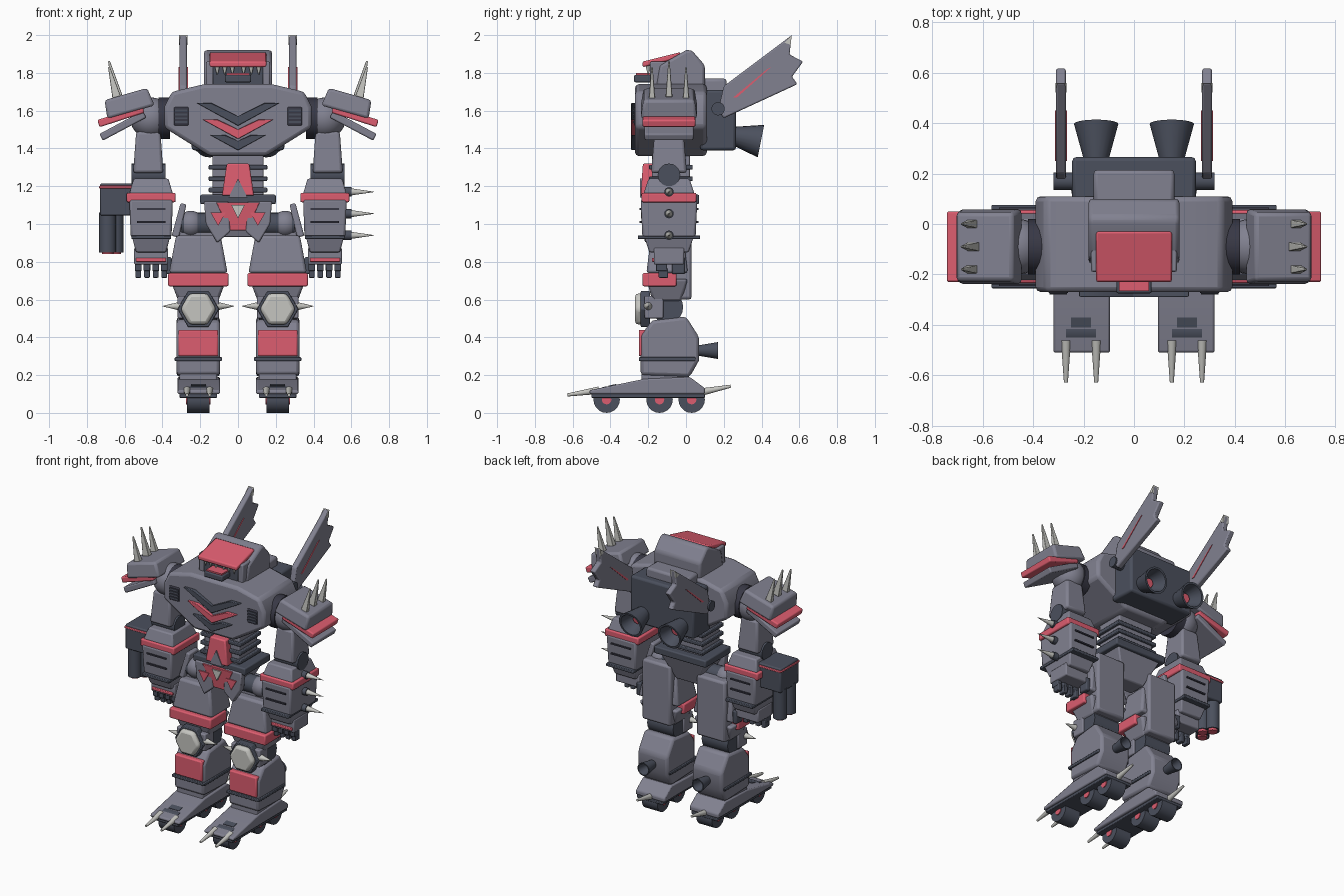
import bpy, bmesh, math
from mathutils import Vector, Matrix

cube = bpy.data.objects.get("Cube")
if cube:
    bpy.data.objects.remove(cube)


def material(name, red, green, blue):
    mat = bpy.data.materials.new(name)
    mat.use_nodes = True
    mat.diffuse_color = (red, green, blue, 1)
    mat.node_tree.nodes["Principled BSDF"].inputs["Base Color"].default_value = mat.diffuse_color
    return mat


GREY = material("armour_grey", .22, .22, .28)
DARK = material("frame_dark", .07, .08, .11)
BLACK = material("joint_charcoal", .04, .04, .06)
RED = material("armour_red", .72, .11, .16)
PALE = material("claw_pale", .56, .56, .53)

# Shared centre lines of the limbs, and directions
ARM, LEG, MID = .46, .21, -.09
SIDE, BACK, UP = Vector((1, 0, 0)), Vector((0, 1, 0)), Vector((0, 0, 1))


def finish(name, bm, mat, bevel, pair):
    bmesh.ops.recalc_face_normals(bm, faces=bm.faces)
    mesh = bpy.data.meshes.new(name)
    bm.to_mesh(mesh)
    bm.free()
    mesh.materials.append(mat)
    mesh.polygons.foreach_set("use_smooth", [True] * len(mesh.polygons))
    mesh.set_sharp_from_angle(angle=math.radians(32))
    part = bpy.data.objects.new(name, mesh)
    bpy.context.collection.objects.link(part)
    if bevel:
        mod = part.modifiers.new("soft_edges", 'BEVEL')
        mod.width, mod.segments, mod.limit_method = bevel, 2, 'ANGLE'
    if pair:
        part.modifiers.new("other_side", 'MIRROR')


def block(name, at, size, mat, top=1, bottom=1, tilt=0, bevel=.008, pair=False):
    """Box with scaled ends; tilt lowers its outer side, in degrees."""
    bm = bmesh.new()
    bmesh.ops.create_cube(bm, size=1)
    for v in bm.verts:
        v.co.xy *= top if v.co.z > 0 else bottom
    place = (Matrix.Translation(at) @ Matrix.Rotation(math.radians(tilt), 4, 'Y')
             @ Matrix.Diagonal((*size, 1)))
    bm.transform(place)
    finish(name, bm, mat, bevel, pair)


def prism(name, outline, axis, start, end, mat, bevel=.008, pair=False):
    """Outline in xz extruded along BACK, or in yz extruded along SIDE."""
    bm = bmesh.new()
    across = SIDE if axis is BACK else BACK
    near, far = ([bm.verts.new(across * u + UP * v + axis * depth) for u, v in outline]
                 for depth in (start, end))
    bm.faces.new(near)
    bm.faces.new(far)
    for i in range(len(near)):
        bm.faces.new((near[i - 1], near[i], far[i], far[i - 1]))
    finish(name, bm, mat, bevel, pair)


def rod(name, at, along, length, radius, mat, tip=None, hollow=False, pair=False):
    """Cylinder or cone that starts at a point; hollow sinks its far end."""
    along = Vector(along).normalized()
    tip = radius if tip is None else tip
    turn = along.to_track_quat('Z', 'Y').to_matrix().to_4x4()
    bm = bmesh.new()
    bmesh.ops.create_cone(bm, cap_ends=True, segments=20, radius1=radius, radius2=tip, depth=length,
                          matrix=Matrix.Translation(Vector(at) + along * length / 2) @ turn)
    if hollow:
        cap = max(bm.faces, key=lambda face: face.calc_center_median().dot(along))
        bmesh.ops.inset_region(bm, faces=[cap], thickness=tip * .15)
        bmesh.ops.inset_region(bm, faces=[cap], thickness=tip * .35, depth=-length * .6)
    finish(name, bm, mat, 0, pair)


def ball(name, at, radius, mat):
    bm = bmesh.new()
    bmesh.ops.create_uvsphere(bm, u_segments=24, v_segments=14, radius=radius,
                              matrix=Matrix.Translation(at))
    finish(name, bm, mat, 0, True)


def both(half):
    return half + [(-x, z) for x, z in reversed(half)]


def triangle(name, x, z, width, height, front, mat, pair=False):
    """Plate pointing down, or up when the height is negative."""
    outline = [(x - width / 2, z), (x + width / 2, z), (x, z - height)]
    prism(name, outline, BACK, front, front + .05, mat, bevel=0, pair=pair)


def hexagon(name, x, z, radius, front, mat, bevel):
    corners = [i * math.pi / 3 for i in range(6)]
    outline = [(x + radius * math.cos(a), z + radius * math.sin(a)) for a in corners]
    prism(name, outline, BACK, front, front + .05, mat, bevel=bevel, pair=True)


# Chest, grilles and chevrons
prism("chest", both([(.15, 1.36), (.39, 1.51), (.39, 1.62), (.35, 1.7), (.18, 1.74)]),
      BACK, -.27, .11, GREY, bevel=.02)
block("chest_grille", at=(.3, -.25, 1.57), size=(.08, .05, .1), mat=BLACK, pair=True)
for i in range(4):
    block("grille_slat", at=(.3, -.26, 1.54 + i * .02), size=(.07, .04, .01), mat=DARK, bevel=0, pair=True)
for name, half, tip, mat in (("upper_chevron", .22, 1.52, DARK), ("middle_chevron", .19, 1.45, RED),
                             ("lower_chevron", .15, 1.39, DARK)):
    thick, rise = .05, half * .55
    prism(name, both([(0, tip), (half, tip + rise), (half - .08, tip + rise), (0, tip + thick)])[1:-1]
          + [(0, tip)], BACK, -.29, -.24, mat, bevel=.004)

# Head
prism("hood", [(-.16, 1.72), (-.14, 1.84), (0, 1.92), (.03, 1.92), (.1, 1.84), (.1, 1.72)],
      SIDE, -.18, .18, GREY, bevel=.015)
prism("visor", [(-.23, 1.83), (-.23, 1.86), (-.03, 1.91), (-.03, 1.88)], SIDE, -.15, .15, RED)
block("face", at=(0, -.14, 1.79), size=(.27, .1, .12), mat=DARK)
block("cheek_guard", at=(.15, -.14, 1.79), size=(.04, .1, .14), mat=GREY, pair=True)
block("mouth", at=(0, -.21, 1.77), size=(.14, .13, .04), mat=DARK)
block("lip", at=(0, -.2, 1.795), size=(.12, .13, .01), mat=RED, bevel=0)
block("chin", at=(0, -.2, 1.71), size=(.11, .1, .06), mat=GREY)
for i in range(3):
    rod("tooth", at=(.03 + i * .04, -.2, 1.84), along=-UP, length=.05, radius=.015, tip=.002, mat=PALE, pair=True)

# Backpack, nozzles and ragged fins
block("backpack", at=(0, .17, 1.55), size=(.49, .19, .32), mat=DARK, bevel=.015)
block("backpack_hatch", at=(0, .15, 1.7), size=(.32, .13, .14), mat=GREY, bevel=.015)
rod("nozzle", at=(.15, .24, 1.47), along=(0, 1, -.2), length=.16, radius=.045, tip=.088, mat=DARK,
    hollow=True, pair=True)
rod("nozzle_core", at=(.15, .27, 1.46), along=(0, 1, -.2), length=.06, radius=.03, mat=RED, pair=True)
root = Vector((.17, 1.6))
tips = [Vector(tip) for tip in ((.56, 2), (.62, 1.86), (.59, 1.74))]
fin = [root, Vector((.2, 1.73))]
for tip, following in zip(tips, tips[1:]):
    fin += [tip, root.lerp((tip + following) / 2, .9)]
prism("back_fin", fin + [tips[-1], Vector((.2, 1.56))], SIDE, .27, .31, GREY, pair=True)
prism("fin_tip", [tips[0], tips[0].lerp(root, .1), tips[0].lerp(fin[3], .5)], SIDE, .268, .312, PALE,
      bevel=0, pair=True)
prism("fin_stripe", [(.25, 1.67), (.27, 1.67), (.45, 1.83), (.43, 1.82)], SIDE, .266, .314, RED,
      bevel=0, pair=True)
rod("fin_hinge", at=(.22, .17, 1.61), along=SIDE, length=.1, radius=.035, mat=DARK, pair=True)

# Shoulders with three fanned plates
rod("shoulder_socket", at=(.36, MID, 1.56), along=SIDE, length=.06, radius=.11, mat=BLACK, pair=True)
ball("shoulder_ball", at=(ARM, MID, 1.56), radius=.11, mat=GREY)
block("shoulder_pad", at=(.58, MID, 1.64), size=(.26, .3, .1), mat=GREY, top=.9, tilt=16, bevel=.015, pair=True)
block("shoulder_red_plate", at=(.62, MID, 1.57), size=(.25, .28, .04), mat=RED, tilt=18, pair=True)
block("shoulder_lower_plate", at=(.61, MID, 1.52), size=(.26, .26, .04), mat=GREY, tilt=28, pair=True)
for i in (-1, 0, 1):
    block("shoulder_spike", at=(.66, MID + i * .09, 1.77 - abs(i) * .03), size=(.05, .035, .19), mat=PALE,
          top=.2, tilt=14, pair=True)

# Arms
block("upper_arm", at=(.475, MID, 1.38), size=(.16, .19, .22), mat=GREY, top=.8, bevel=.015, pair=True)
rod("elbow", at=(.385, MID, 1.26), along=SIDE, length=.18, radius=.06, mat=DARK, pair=True)
block("forearm_top", at=(ARM, MID, 1.2), size=(.23, .27, .08), mat=GREY, top=.8, pair=True)
block("forearm", at=(ARM, MID, 1.03), size=(.23, .3, .2), mat=GREY, bottom=.94, bevel=.012, pair=True)
block("forearm_band", at=(ARM, MID, 1.14), size=(.26, .29, .05), mat=RED, pair=True)
block("wrist_plate", at=(ARM, MID, .93), size=(.21, .33, .02), mat=DARK, bevel=.004, pair=True)
block("cuff", at=(ARM, MID, .89), size=(.2, .26, .08), mat=GREY, bottom=.8, pair=True)
for z in (1.01, 1.08):
    block("forearm_slit", at=(ARM, MID, z), size=(.15, .31, .01), mat=BLACK, bevel=0, pair=True)
block("hand", at=(ARM, MID, .83), size=(.18, .16, .09), mat=GREY, pair=True)
block("knuckle_strip", at=(ARM, -.16, .81), size=(.16, .04, .02), mat=RED, bevel=.004, pair=True)
for i in range(4):
    x = .39 + i * .046
    block("finger", at=(x, -.13, .78), size=(.035, .06, .06), mat=DARK, bevel=.005, pair=True)
    block("fingertip", at=(x, -.12, .74), size=(.03, .05, .05), mat=DARK, bevel=.005, pair=True)
block("thumb", at=(.37, -.04, .78), size=(.035, .07, .09), mat=DARK, pair=True)
for i in range(3):
    z = .94 + i * .115
    rod("arm_spike_base", at=(.55, MID, z), along=SIDE, length=.05, radius=.025, mat=DARK)
    rod("arm_spike", at=(.59, MID, z), along=SIDE, length=.13, radius=.02, tip=.001, mat=PALE)

# Arm cannon on one side only
block("cannon_box", at=(-.635, -.1, 1.13), size=(.19, .2, .17), mat=DARK)
block("cannon_trim", at=(-.635, -.1, 1.195), size=(.2, .21, .015), mat=RED, bevel=.004)
for x, y in ((-.65, -.1), (-.69, -.15), (-.69, -.05)):
    rod("cannon_barrel", at=(x, y, 1.06), along=-UP, length=.21, radius=.045, mat=DARK, hollow=True)
    rod("muzzle_core", at=(x, y, .9), along=-UP, length=.06, radius=.03, mat=RED)

# Waist and pelvis
block("waist", at=(0, -.08, 1.24), size=(.27, .2, .28), mat=GREY)
for i in range(3):
    block("waist_rib", at=(0, -.08, 1.18 + i * .06), size=(.31, .23, .025), mat=DARK, bevel=.005)
block("abdomen_plate", at=(0, -.2, 1.235), size=(.17, .08, .17), mat=RED, top=.7)
triangle("abdomen_wedge", x=0, z=1.14, width=.1, height=-.1, front=-.243, mat=GREY)
block("belt", at=(0, -.07, 1.13), size=(.4, .28, .05), mat=DARK)
block("pelvis", at=(0, -.07, 1.02), size=(.34, .24, .18), mat=GREY, bottom=.5)
prism("pelvis_flap", [(.05, 1.12), (.18, 1.12), (.17, 1), (.11, .9), (.04, .96)], BACK, -.22, -.17,
      GREY, pair=True)
block("groin_plate", at=(0, -.2, 1.04), size=(.23, .06, .15), mat=RED, bottom=.4, bevel=.004)
triangle("groin_point", x=0, z=1.1, width=.07, height=.07, front=-.237, mat=PALE)
triangle("flap_triangle", x=.105, z=1.06, width=.08, height=.07, front=-.228, mat=RED, pair=True)
rod("hip_axle", at=(.1, MID, 1), along=SIDE, length=.2, radius=.06, mat=DARK, pair=True)
ball("hip_ball", at=(.25, MID, 1), radius=.07, mat=GREY)
block("hip_guard", at=(.31, MID, 1.02), size=(.04, .13, .18), mat=GREY, top=.8, tilt=-14, pair=True)

# Thighs and knees
block("thigh_back", at=(LEG, -.05, .81), size=(.22, .16, .42), mat=GREY, bevel=.015, pair=True)
block("thigh_top", at=(LEG, -.1, .84), size=(.31, .22, .2), mat=GREY, top=.76, bevel=.015, pair=True)
block("thigh_base", at=(LEG, -.1, .65), size=(.3, .22, .12), mat=GREY, bottom=.7, bevel=.015, pair=True)
block("thigh_band", at=(LEG, -.14, .705), size=(.32, .18, .07), mat=RED, pair=True)
rod("knee_joint", at=(.11, -.1, .56), along=SIDE, length=.2, radius=.085, mat=DARK, pair=True)
block("knee_block", at=(LEG, -.17, .56), size=(.22, .1, .12), mat=GREY, pair=True)
hexagon("knee_frame", LEG, .55, radius=.11, front=-.24, mat=DARK, bevel=.005)
hexagon("knee_cap", LEG, .55, radius=.095, front=-.27, mat=PALE, bevel=.018)
for out in (-1, 1):
    rod("knee_spike", at=(LEG + out * .09, -.2, .565), along=SIDE * out, length=.1, radius=.025, tip=.001,
        mat=PALE, pair=True)

# Shins
prism("shin", [(-.24, .2), (-.24, .41), (-.18, .49), (0, .51), (.07, .4), (.07, .28), (.02, .19)],
      SIDE, .095, .325, GREY, bevel=.018, pair=True)
block("shin_panel", at=(LEG, -.225, .37), size=(.21, .05, .14), mat=RED, pair=True)
block("shin_band", at=(LEG, -.1, .285), size=(.25, .3, .02), mat=DARK, bevel=.004, pair=True)
block("ankle", at=(LEG, -.11, .2), size=(.2, .25, .1), mat=GREY, pair=True)
rod("calf_nozzle", at=(LEG, .05, .33), along=BACK, length=.12, radius=.025, tip=.045, mat=DARK,
    hollow=True, pair=True)

# Feet with wheels and claws
prism("foot", [(-.51, .1), (-.51, .12), (-.22, .18), (.02, .19), (.1, .13), (.1, .1)], SIDE, .095, .32,
      GREY, pair=True)
block("foot_sole", at=(LEG, -.2, .09), size=(.2, .6, .02), mat=DARK, bevel=.004, pair=True)
prism("foot_vent", [(-.41, .13), (-.41, .144), (-.37, .153), (-.37, .13)], SIDE, .17, .25, DARK,
      bevel=0, pair=True)
for y in (-.42, -.14, .03):
    rod("wheel", at=(.15, y, .07), along=SIDE, length=.12, radius=.07, mat=DARK, pair=True)
    rod("wheel_hub", at=(.145, y, .07), along=SIDE, length=.13, radius=.025, mat=RED, pair=True)
for x in (.15, .27):
    rod("toe_claw", at=(x, -.46, .12), along=(0, -1, -.15), length=.17, radius=.02, tip=.008, mat=PALE, pair=True)
rod("heel_spike", at=(LEG, .08, .11), along=(0, 1, .2), length=.16, radius=.02, tip=.008, mat=PALE, pair=True)
